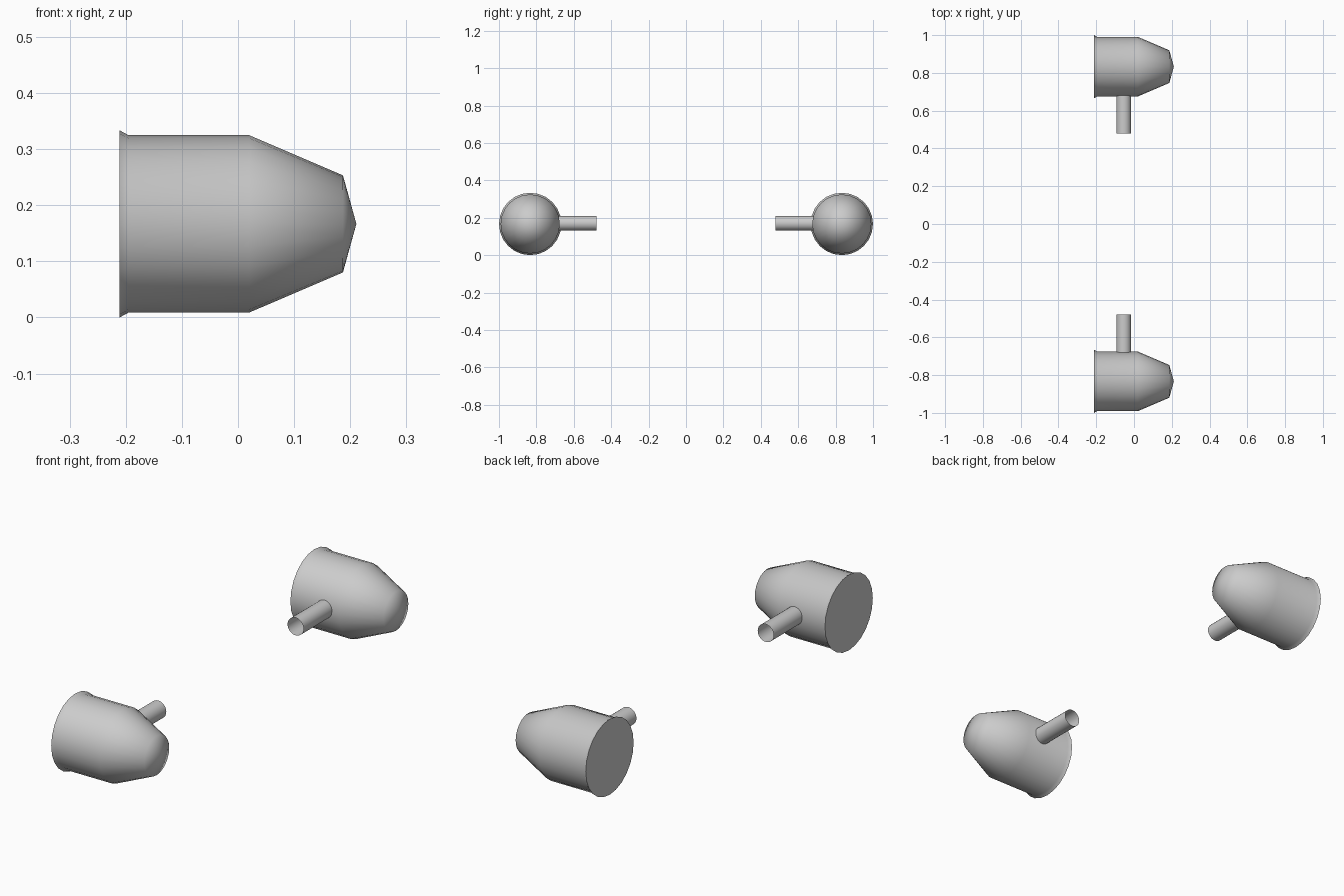
import bpy
import bmesh
from math import radians, tau
from mathutils import Matrix, Vector

cube = bpy.data.objects.get("Cube")
if cube:
    bpy.data.objects.remove(cube, do_unlink=True)

SIDES = 24
AXIS_Y, AXIS_Z = 0.833, 0.1667

# Single plain metal colour
grey = bpy.data.materials.new("light_grey")
grey.use_nodes = True
color = (0.6, 0.6, 0.6, 1.0)
grey.diffuse_color = color
grey.node_tree.nodes["Principled BSDF"].inputs["Base Color"].default_value = color


def finish(bm, name, location, angle):
    mesh = bpy.data.meshes.new(name)
    bm.to_mesh(mesh)
    bm.free()
    mesh.materials.append(grey)
    obj = bpy.data.objects.new(name, mesh)
    obj.location = location
    bpy.context.collection.objects.link(obj)
    bpy.ops.object.select_all(action="DESELECT")
    obj.select_set(True)
    bpy.context.view_layer.objects.active = obj
    bpy.ops.object.shade_smooth_by_angle(angle=radians(angle))
    return obj


def pod(name, side):
    # Profile (x, radius): flat back, flared lip, barrel, taper, blunt nose
    profile = [(-0.211, 0), (-0.211, 0.1667), (-0.195, 0.158),
               (0.02, 0.158), (0.187, 0.0865), (0.211, 0)]
    bm = bmesh.new()
    verts = [bm.verts.new((x, 0, r)) for x, r in profile]
    edges = [bm.edges.new(pair) for pair in zip(verts, verts[1:])]
    bmesh.ops.spin(bm, geom=verts + edges, cent=(0, 0, 0), axis=(1, 0, 0),
                   angle=tau, steps=SIDES)
    bmesh.ops.remove_doubles(bm, verts=bm.verts, dist=0.0005)
    bmesh.ops.recalc_face_normals(bm, faces=bm.faces)
    finish(bm, name, (0, side * AXIS_Y, AXIS_Z), 60)


def strut(name, side):
    # Open tube reaching from the pod wall toward the centre
    inner, outer = 0.478, 0.69
    bm = bmesh.new()
    bmesh.ops.create_cone(bm, cap_ends=False, segments=SIDES, radius1=0.039,
                          radius2=0.039, depth=outer - inner,
                          matrix=Matrix.Rotation(radians(90), 4, "X"))
    finish(bm, name, Vector((-0.054, side * (inner + outer) / 2, 0.17)), 40)


for label, side in (("front", -1), ("back", 1)):
    pod(label + "_pod", side)
    strut(label + "_strut", side)
